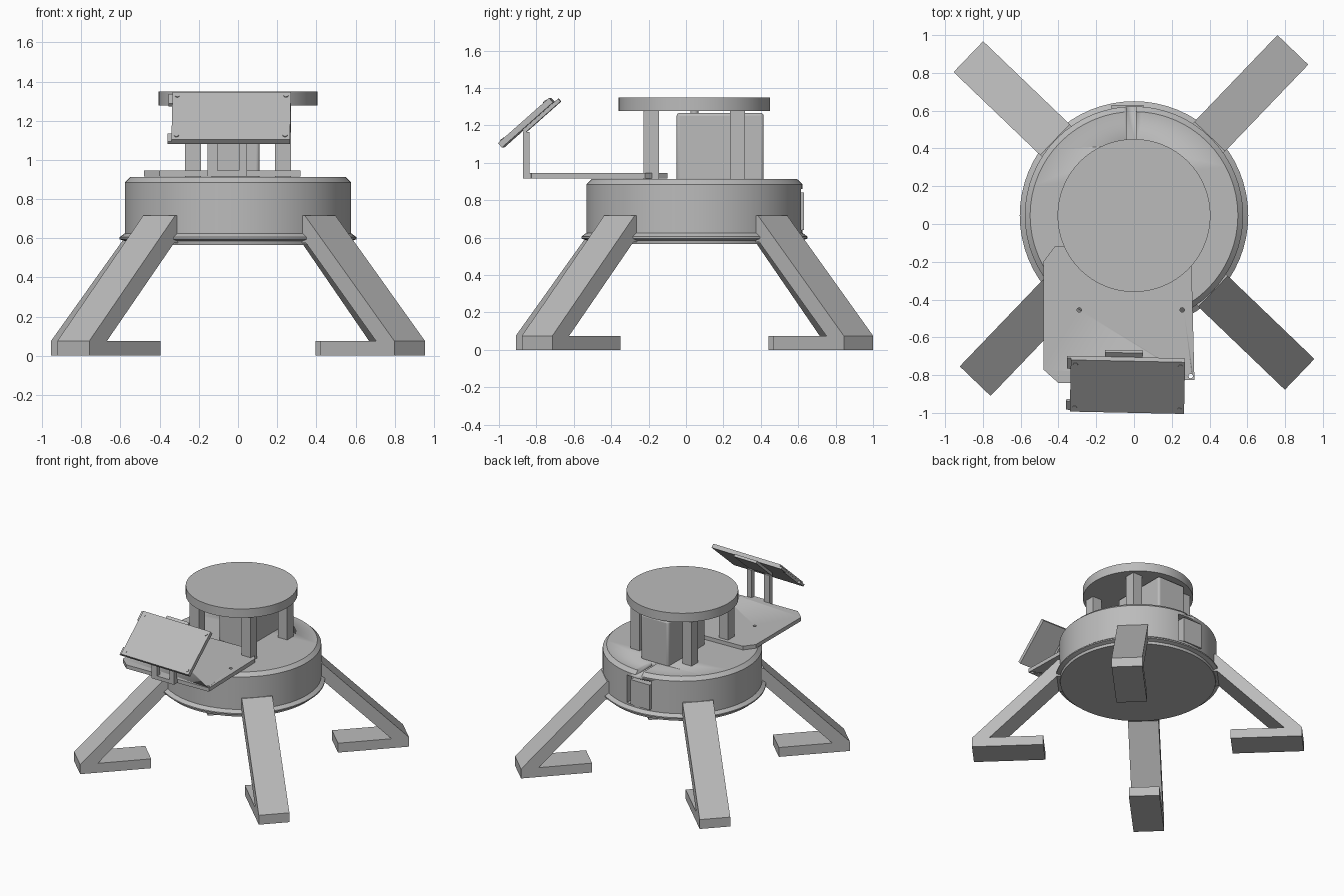
import bpy, bmesh, math
from mathutils import Matrix, Vector

if "Cube" in bpy.data.objects:
    bpy.data.objects.remove(bpy.data.objects["Cube"])

grey = bpy.data.materials.new("plain grey")
grey.use_nodes = True
GREY = (0.5, 0.5, 0.5, 1)
grey.diffuse_color = GREY
grey.node_tree.nodes["Principled BSDF"].inputs["Base Color"].default_value = GREY

CY = 0.045  # y of the central axis


def finish(name, bm, matrix=Matrix()):
    bmesh.ops.recalc_face_normals(bm, faces=bm.faces)
    bm.transform(matrix)
    mesh = bpy.data.meshes.new(name)
    bm.to_mesh(mesh)
    bm.free()
    mesh.materials.append(grey)
    ob = bpy.data.objects.new(name, mesh)
    bpy.context.collection.objects.link(ob)
    bpy.ops.object.select_all(action='DESELECT')
    ob.select_set(True)
    bpy.context.view_layer.objects.active = ob
    bpy.ops.object.shade_smooth_by_angle(angle=math.radians(30))
    return ob


def prism(name, points, depth, matrix=Matrix()):
    """Extrude a flat outline upwards along local z."""
    bm = bmesh.new()
    face = bm.faces.new([bm.verts.new((a, b, 0)) for a, b in points])
    new = bmesh.ops.extrude_face_region(bm, geom=[face])["geom"]
    verts = [v for v in new if isinstance(v, bmesh.types.BMVert)]
    bmesh.ops.translate(bm, verts=verts, vec=(0, 0, depth))
    return finish(name, bm, matrix)


def box(name, x, y, z, matrix=Matrix()):
    outline = [(x[0], y[0]), (x[1], y[0]), (x[1], y[1]), (x[0], y[1])]
    return prism(name, outline, z[1] - z[0], matrix @ Matrix.Translation((0, 0, z[0])))


def lathe(name, profile, centre=(0, CY), sides=64, matrix=Matrix()):
    """Stack rings of (radius, height) and cap both ends."""
    bm = bmesh.new()
    rings = []
    for r, z in profile:
        angles = [math.tau * i / sides for i in range(sides)]
        rings.append([bm.verts.new((r * math.cos(a), r * math.sin(a), z)) for a in angles])
    for low, high in zip(rings, rings[1:]):
        for i in range(sides):
            j = (i + 1) % sides
            bm.faces.new((low[i], low[j], high[j], high[i]))
    bm.faces.new(rings[0])
    bm.faces.new(rings[-1])
    return finish(name, bm, matrix @ Matrix.Translation((*centre, 0)))


def cut(target, *cutters):
    for cutter in cutters:
        mod = target.modifiers.new("cut", 'BOOLEAN')
        mod.operation = 'DIFFERENCE'
        mod.solver = 'EXACT'
        mod.object = cutter
        bpy.context.view_layer.objects.active = target
        bpy.ops.object.modifier_apply(modifier=mod.name)
        bpy.data.objects.remove(cutter)


def bevel(ob, width):
    mod = ob.modifiers.new("rounding", 'BEVEL')
    mod.width = width
    mod.segments = 3


# Round body with flange, top groove and rear recess
body = lathe("body", [(0.57, 0.565), (0.575, 0.585), (0.605, 0.595), (0.605, 0.605),
                      (0.578, 0.625), (0.578, 0.885), (0.55, 0.912)])
cut(body,
    box("groove_cutter", (-0.04, 0.01), (0.42, 0.7), (0.88, 1)),
    box("recess_cutter", (-0.12, 0.09), (0.56, 0.7), (0.64, 0.86)))
box("rear_door", (-0.12, 0.05), (0.55, 0.63), (0.64, 0.84))

# Four angled legs with inward feet
leg = [(1.215, 0), (1.215, 0.075), (0.58, 0.717), (0.5, 0.717), (0.5, 0.575),
       (0.59, 0.575), (1.085, 0.075), (0.69, 0.075), (0.69, 0)]
names = ["back_left_leg", "back_right_leg", "front_right_leg", "front_left_leg"]
upright = Matrix.Rotation(math.pi / 2, 4, 'X')
for i, name in enumerate(names):
    turn = Matrix.Rotation(math.radians(46.2 + 90 * i), 4, 'Z')
    prism(name, leg, 0.226, Matrix.Translation((0, CY, 0)) @ turn
          @ Matrix.Translation((0, 0.113, 0)) @ upright)

# Round top table on four square posts
lathe("top_disc", [(0.405, 1.277), (0.405, 1.348)])
for sx in (-1, 1):
    for sy in (-1, 1):
        x, y = 0.23 * sx, CY + 0.23 * sy
        box("table_post", (x - 0.041, x + 0.041), (y - 0.041, y + 0.041), (0.9, 1.28))

# Inner housing with a small pin on top
housing = box("housing", (-0.135, 0.11), (-0.05, 0.415), (0.9, 1.266))
bevel(housing, 0.015)
lathe("housing_pin", [(0.022, 1.26), (0.022, 1.28)], sides=16)

# Front shelf with chamfered corners and screw holes
shelf = prism("shelf", [(-0.48, -0.2), (-0.42, -0.12), (0.2, -0.1), (0.305, -0.22),
                        (0.32, -0.825), (-0.40, -0.842), (-0.48, -0.77)], 0.03,
              Matrix.Translation((0, 0, 0.915)))
cut(shelf, *[lathe("hole_cutter", [(0.012, 0.8), (0.012, 1)], spot, 16)
             for spot in ((-0.29, -0.455), (0.255, -0.455), (0.3, -0.805))])

# Display stand: foot and two uprights
box("stand_foot", (-0.155, 0.045), (-0.872, -0.8), (0.915, 0.945))
for x in ((-0.155, -0.105), (0.005, 0.045)):
    box("stand_upright", x, (-0.872, -0.837), (0.915, 1.165))

# Tilted display: local y runs up the slope, local z points out of the front
tilt = (Matrix.Translation((0, -1.0, 1.105)) @ Matrix.Rotation(math.radians(-1.2), 4, 'Z')
        @ Matrix.Rotation(math.radians(41.5), 4, 'X'))
prism("display_back", [(-0.36, 0), (0.265, 0), (0.265, 0.365), (-0.36, 0.365), (-0.36, 0.29),
                       (-0.338, 0.29), (-0.338, 0.06), (-0.36, 0.06)], 0.018,
      tilt @ Matrix.Translation((0, 0, -0.032)))
box("display_front", (-0.34, 0.265), (0, 0.365), (-0.014, 0), tilt)
box("display_bracket", (-0.16, 0.04), (0.14, 0.395), (-0.052, -0.032), tilt)
for x in (-0.315, 0.24):
    for y in (0.03, 0.335):
        lathe("display_screw", [(0.012, -0.005), (0.012, 0.004)], (x, y), 12, tilt)
